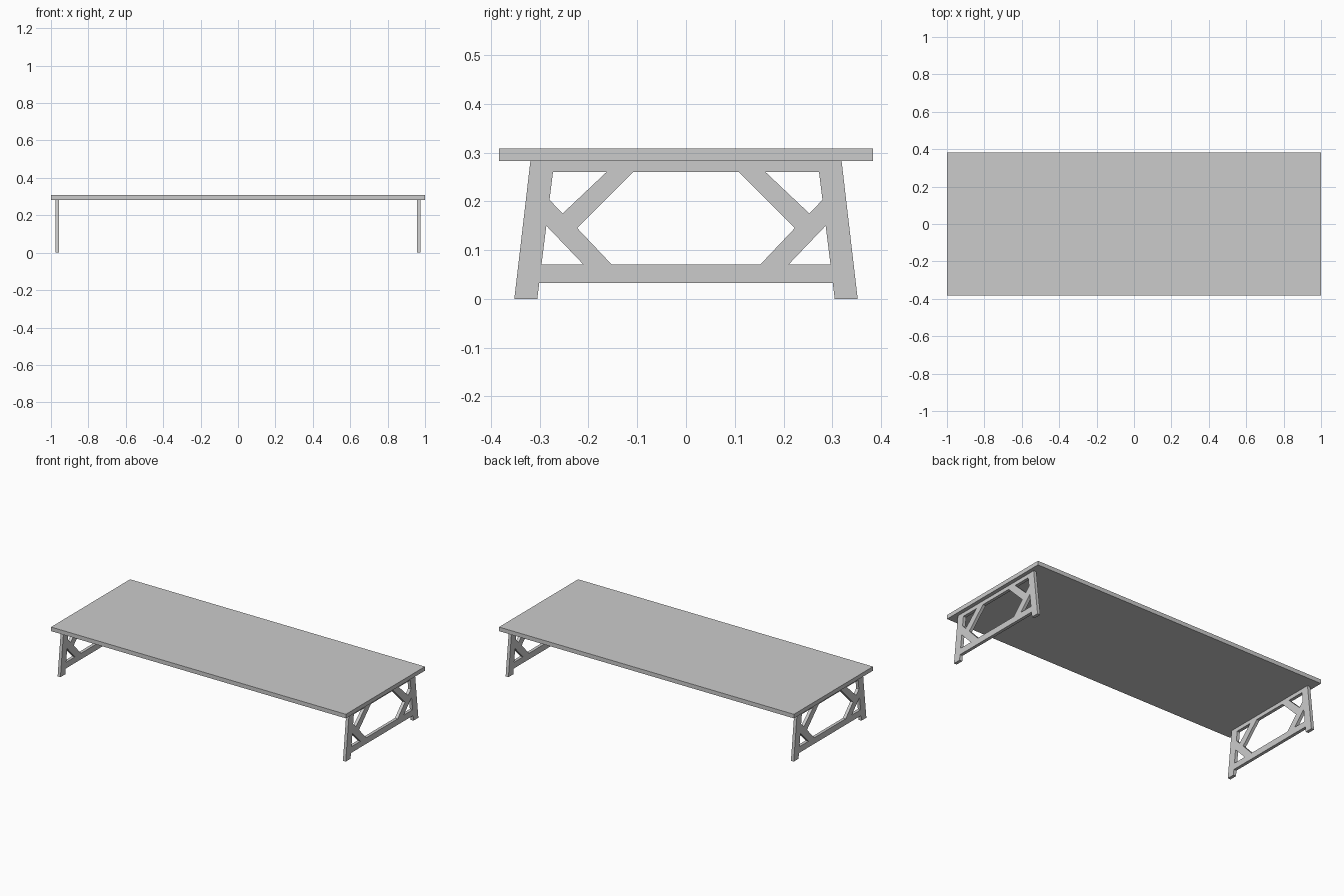
import bpy

if "Cube" in bpy.data.objects:
    bpy.data.objects.remove(bpy.data.objects["Cube"])

X0, X1 = 0.958, 0.977          # thickness range of each end frame
Z_TOP, Z_UNDER = 0.308, 0.283  # tabletop faces


def inner(z):
    """Inner edge of the splayed leg at height z."""
    return 0.305 - 0.124 * z


def prism(name, profile, mirror_y):
    """Extrude a (y, z) profile along x and mirror it to the other end."""
    n = len(profile)
    verts = [(x, y, z) for x in (X0, X1) for y, z in profile]
    faces = [tuple(range(n - 1, -1, -1)), tuple(range(n, 2 * n))]
    faces += [(i, (i + 1) % n, n + (i + 1) % n, n + i) for i in range(n)]
    mesh = bpy.data.meshes.new(name)
    mesh.from_pydata(verts, [], faces)
    obj = bpy.data.objects.new(name, mesh)
    bpy.context.collection.objects.link(obj)
    mod = obj.modifiers.new("mirror", 'MIRROR')
    mod.use_axis = (True, mirror_y, False)
    return obj


def rail(name, z0, z1):
    """Cross rail fitted between the two splayed legs."""
    prism(name, [(-inner(z0), z0), (inner(z0), z0),
                 (inner(z1), z1), (-inner(z1), z1)], False)


# Tabletop slab
bpy.ops.mesh.primitive_cube_add(size=1, location=(0, 0, (Z_TOP + Z_UNDER) / 2))
top = bpy.context.object
top.name = top.data.name = "tabletop"
top.scale = (2.0, 0.766, Z_TOP - Z_UNDER)
bpy.ops.object.transform_apply(location=False, rotation=False, scale=True)

# Splayed legs
prism("legs", [(inner(0), 0), (0.352, 0), (0.319, Z_UNDER),
               (inner(Z_UNDER), Z_UNDER)], True)

# Cross rails
rail("upper_rails", 0.260, Z_UNDER)
rail("lower_rails", 0.033, 0.070)

# Diagonal braces: lower one runs rail to leg, upper one meets it
prism("lower_braces", [(0.152, 0.070), (0.210, 0.070), (inner(0.150), 0.150),
                       (inner(0.203), 0.203), (0.253, 0.175),
                       (0.223, 0.145)], True)
prism("upper_braces", [(0.223, 0.145), (0.253, 0.175), (0.163, 0.260),
                       (0.108, 0.260)], True)
